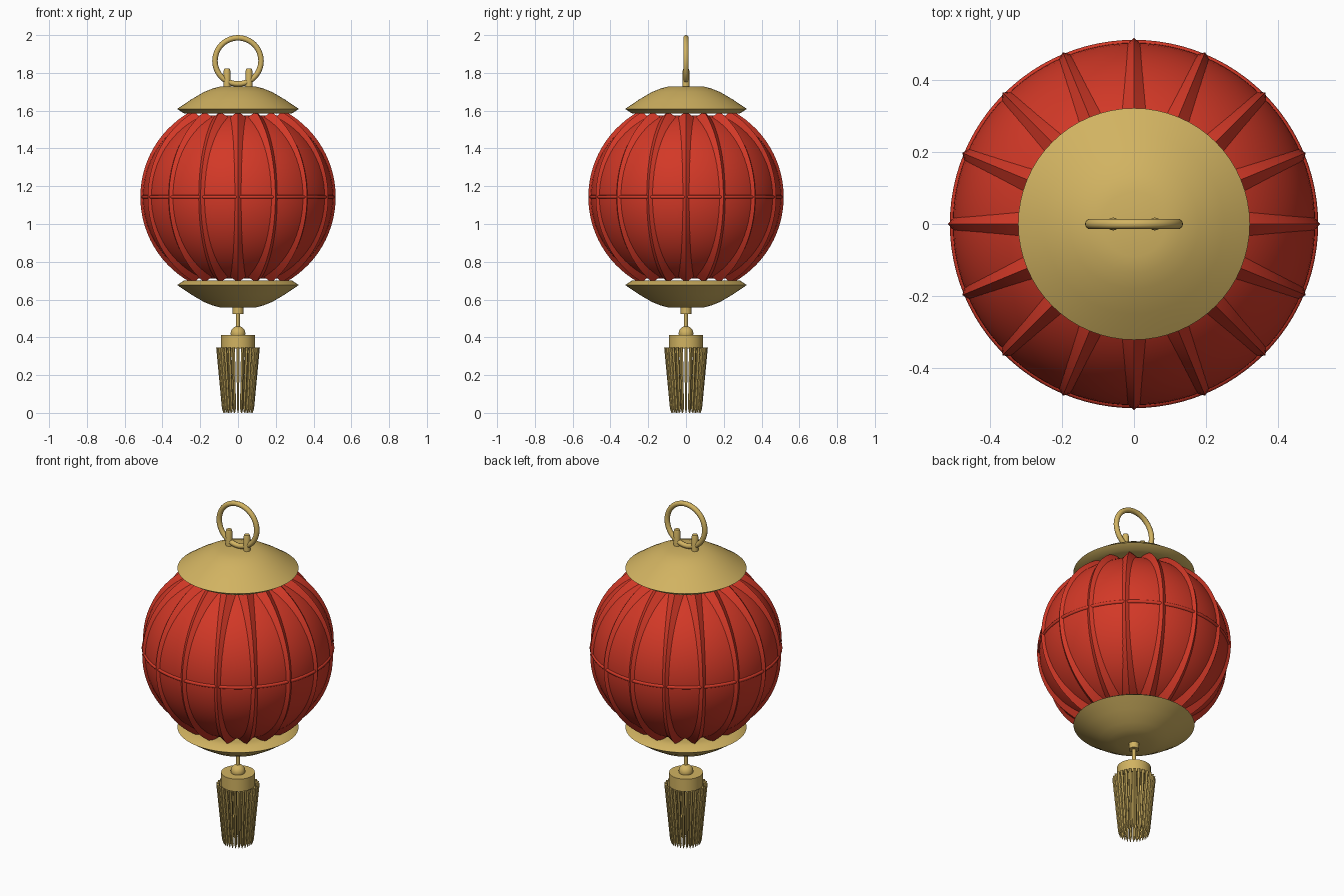
import bpy, bmesh, math
from mathutils import Vector, Matrix

if "Cube" in bpy.data.objects:
    bpy.data.objects.remove(bpy.data.objects["Cube"], do_unlink=True)


def material(name, rgb, rough):
    m = bpy.data.materials.new(name)
    m.use_nodes = True
    m.diffuse_color = (*rgb, 1)
    bsdf = m.node_tree.nodes["Principled BSDF"]
    bsdf.inputs["Base Color"].default_value = (*rgb, 1)
    bsdf.inputs["Roughness"].default_value = rough
    return m


RED = material("lantern red", (0.65, 0.04, 0.02), 0.6)
GOLD = material("antique gold", (0.64, 0.45, 0.12), 0.5)
MID = 1.143          # height of the globe's centre
RIBS = 16


def finish(name, bm, mat, angle=35):
    bmesh.ops.recalc_face_normals(bm, faces=bm.faces)
    mesh = bpy.data.meshes.new(name)
    bm.to_mesh(mesh)
    bm.free()
    mesh.materials.append(mat)
    ob = bpy.data.objects.new(name, mesh)
    bpy.context.collection.objects.link(ob)
    bpy.ops.object.select_all(action='DESELECT')
    ob.select_set(True)
    bpy.context.view_layer.objects.active = ob
    bpy.ops.object.shade_smooth_by_angle(angle=math.radians(angle))
    return ob


def loft(bm, rings, closed=False):
    """Skin a list of point loops; cap the ends unless closed on itself."""
    loops = [[bm.verts.new(p) for p in r] for r in rings]
    n = len(loops[0])
    pairs = list(zip(loops, loops[1:])) + ([(loops[-1], loops[0])] if closed else [])
    for a, b in pairs:
        for i in range(n):
            j = (i + 1) % n
            bm.faces.new((a[i], a[j], b[j], b[i]))
    if not closed:
        bm.faces.new(loops[0])
        bm.faces.new(loops[-1])


def lathe(name, profile, mat, segs=64, angle=35, x=0.0):
    bm = bmesh.new()
    turn = [2 * math.pi * i / segs for i in range(segs)]
    loft(bm, [[(x + r * math.cos(t), r * math.sin(t), z) for t in turn] for r, z in profile])
    return finish(name, bm, mat, angle)


def torus(name, major, minor, mat, matrix, segs=64, sides=12):
    bm = bmesh.new()
    rings = []
    for i in range(segs):
        a = 2 * math.pi * i / segs
        ring = []
        for j in range(sides):
            b = 2 * math.pi * j / sides
            r = major + minor * math.cos(b)
            ring.append(matrix @ Vector((r * math.cos(a), r * math.sin(a), minor * math.sin(b))))
        rings.append(ring)
    loft(bm, rings, closed=True)
    return finish(name, bm, mat, 60)


# Paper globe, drawn in slightly towards its ends
globe = []
for i in range(33):
    lat = math.radians(-63 + 126 * i / 32)
    r = 0.504 - 0.02 * (lat / math.radians(63)) ** 2
    globe.append((r * math.cos(lat), MID + r * math.sin(lat)))
lathe("globe", globe, RED, 96)

# Wedge-shaped ribs running from cap to cap
bm = bmesh.new()
for k in range(RIBS):
    turn = Matrix.Rotation(2 * math.pi * k / RIBS, 3, 'Z')
    rings = []
    for i in range(29):
        lat = math.radians(-61 + 122 * i / 28)
        section = []
        for r, w in ((0.517, 0), (0.478, 0.048), (0.478, -0.048)):
            section.append(turn @ Vector((r * math.cos(lat), w, MID + r * math.sin(lat))))
        rings.append(section)
    loft(bm, rings)
finish("ribs", bm, RED)

# Thin hoop around the middle
torus("middle_hoop", 0.502, 0.010, RED, Matrix.Translation((0, 0, MID)), 96, 8)

# Domed caps, mirrored about the middle of the globe
cap = [(0.24, 0.442), (0.285, 0.442), (0.322, 0.466), (0.25, 0.515),
       (0.18, 0.556), (0.135, 0.574), (0.09, 0.586)]
lathe("top_cap", [(r, MID + h) for r, h in cap], GOLD)
lathe("bottom_cap", [(r, MID - h) for r, h in cap], GOLD)

# Hanging ring held between two posts
torus("hanging_ring", 0.122, 0.0145, GOLD,
      Matrix.Translation((0, 0, 1.8635)) @ Matrix.Rotation(math.pi / 2, 4, 'X'), 48, 10)
for side, x in (("left", 0.058), ("right", -0.058)):
    lathe(side + "_post", [(0.018, 1.70), (0.018, 1.81), (0.014, 1.822)], GOLD, 12, 35, x)

# Tassel fittings
lathe("tassel_socket", [(0.028, 0.523), (0.028, 0.57)], GOLD, 24)
lathe("tassel_cord", [(0.010, 0.43), (0.010, 0.54)], GOLD, 12)
ball = []
for i in range(1, 16):
    a = math.pi * i / 16
    ball.append((0.039 * math.sin(a), 0.42 - 0.039 * math.cos(a)))
lathe("tassel_bead", ball, GOLD, 24)
lathe("tassel_collar", [(0.09, 0.34), (0.09, 0.413)], GOLD, 32)

# Tassel strands: two rings of thin cords leaning inwards to pointed tips
bm = bmesh.new()
for count, top_r, low_r in ((28, 0.107, 0.076), (16, 0.075, 0.053)):
    for k in range(count):
        a = 2 * math.pi * k / count
        out = Vector((math.cos(a), math.sin(a), 0))
        tangent = Vector((-math.sin(a), math.cos(a), 0))
        rings = []
        for t, w in ((0, 0.0085), (0.93, 0.007), (1, 0.0015)):
            centre = out * (top_r + (low_r - top_r) * t) + Vector((0, 0, 0.345 * (1 - t)))
            rings.append([centre + w * (out * math.cos(b) + tangent * math.sin(b))
                          for b in (math.pi * j / 3 for j in range(6))])
        loft(bm, rings)
finish("tassel_strands", bm, GOLD, 40)
